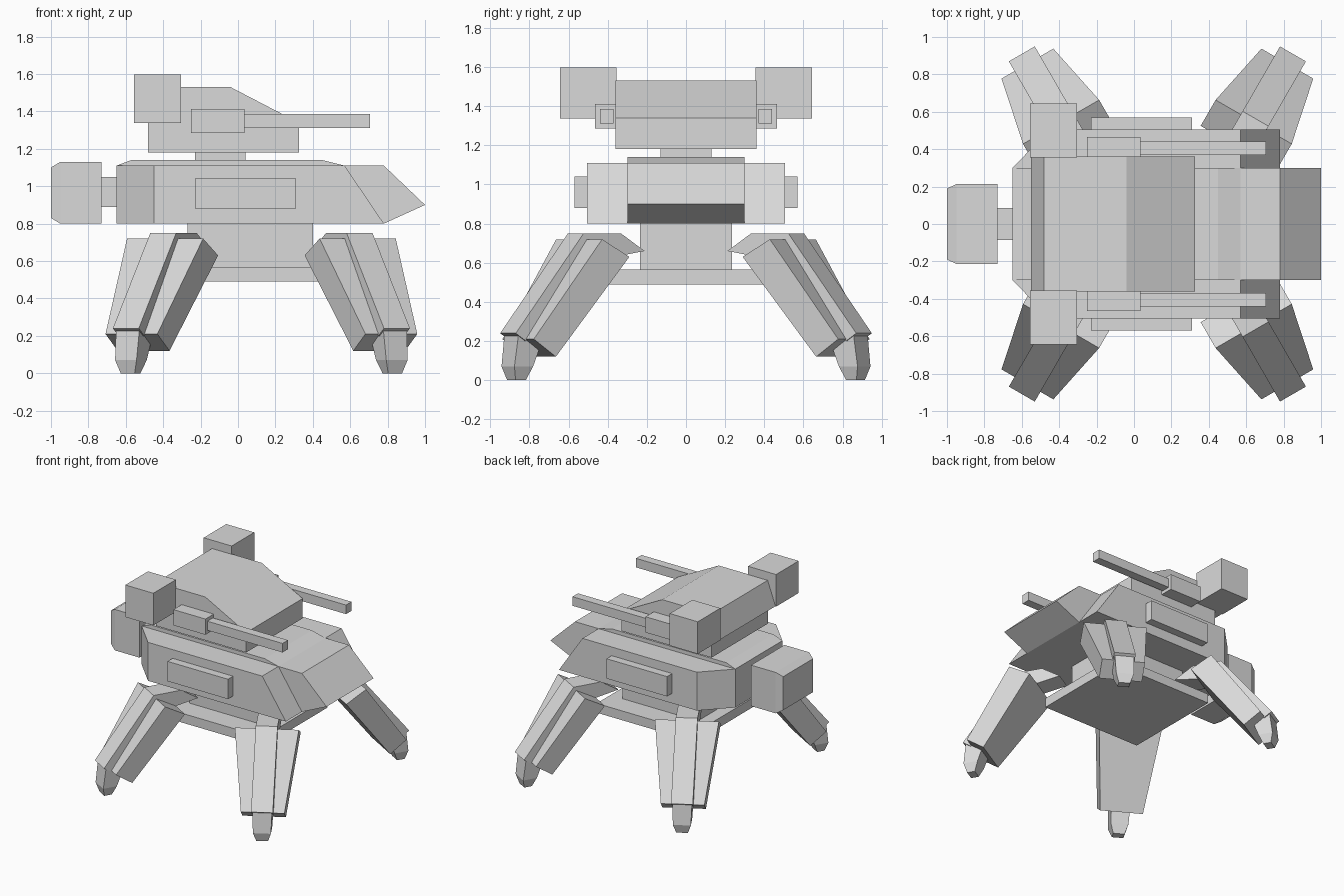
import bpy
import bmesh
from mathutils import Vector

default_cube = bpy.data.objects.get("Cube")
if default_cube:
    bpy.data.objects.remove(default_cube, do_unlink=True)

# One plain grey for the whole walker
grey = bpy.data.materials.new("plain_grey")
grey.use_nodes = True
grey_value = (0.7, 0.7, 0.7, 1)
grey.diffuse_color = grey_value
grey.node_tree.nodes["Principled BSDF"].inputs["Base Color"].default_value = grey_value


def loft(name, rings):
    """Join matching rings of points into a closed solid with capped ends."""
    bm = bmesh.new()
    loops = [[bm.verts.new(point) for point in ring] for ring in rings]
    count = len(loops[0])
    for lower, upper in zip(loops, loops[1:]):
        for i in range(count):
            j = (i + 1) % count
            bm.faces.new((lower[i], lower[j], upper[j], upper[i]))
    bm.faces.new(loops[0][::-1])
    bm.faces.new(loops[-1])
    bmesh.ops.recalc_face_normals(bm, faces=bm.faces)
    mesh = bpy.data.meshes.new(name)
    bm.to_mesh(mesh)
    bm.free()
    mesh.materials.append(grey)
    obj = bpy.data.objects.new(name, mesh)
    bpy.context.collection.objects.link(obj)
    return obj


def side_profile(name, profile, y_min, y_max):
    """Extrude an outline drawn in x and z across the width."""
    return loft(name, [[(x, y, z) for x, z in profile] for y in (y_min, y_max)])


def box(name, x_range, y_range, z_range):
    (left, right), (low, high) = x_range, z_range
    outline = [(left, low), (right, low), (right, high), (left, high)]
    return side_profile(name, outline, *y_range)


def cross_rect(x, half_y, low, high):
    return [(x, -half_y, low), (x, half_y, low), (x, half_y, high), (x, -half_y, high)]


# Hull with clipped rear corners and a sloping front
def hull_ring(front, z):
    half = [(-0.65, 0.3), (-0.45, 0.505), (front, 0.505)]
    return [(x, y, z) for x, y in half] + [(x, -y, z) for x, y in reversed(half)]


loft("hull", [hull_ring(0.78, 0.8), hull_ring(0.57, 1.11)])
side_profile("hull_nose", [(0.5, 1.11), (0.78, 1.11), (1, 0.9), (0.78, 0.8), (0.5, 0.8)], -0.3, 0.3)
side_profile("hull_deck", [(-0.65, 1.11), (-0.57, 1.14), (0.45, 1.14), (0.57, 1.11)], -0.3, 0.3)

# Rear engine block and its connector
loft("engine_block", [cross_rect(-1, 0.19, 0.83, 1.1),
                      cross_rect(-0.95, 0.213, 0.8, 1.13),
                      cross_rect(-0.73, 0.213, 0.8, 1.13)])
box("engine_connector", (-0.74, -0.64), (-0.085, 0.085), (0.89, 1.05))

# Belly column and base plate
box("belly_column", (-0.27, 0.4), (-0.235, 0.235), (0.55, 0.81))
box("belly_plate", (-0.37, 0.51), (-0.41, 0.41), (0.49, 0.565))

# Turret
box("turret_neck", (-0.23, 0.04), (-0.13, 0.13), (1.13, 1.19))
turret_outline = [(-0.48, 1.18), (0.325, 1.18), (0.325, 1.34), (-0.04, 1.53),
                  (-0.48, 1.53), (-0.55, 1.34), (-0.48, 1.34)]
side_profile("turret", turret_outline, -0.36, 0.36)

# Equipment repeated on both sides
for side, sign in (("left", 1), ("right", -1)):
    def span(inner, outer):
        return inner * sign, outer * sign

    box(f"{side}_side_panel", (-0.23, 0.31), span(0.49, 0.57), (0.88, 1.04))
    box(f"{side}_turret_pod", (-0.555, -0.305), span(0.355, 0.643), (1.338, 1.597))
    box(f"{side}_gun_mount", (-0.25, 0.035), span(0.355, 0.465), (1.285, 1.412))
    box(f"{side}_gun_barrel", (0.02, 0.705), span(0.37, 0.44), (1.312, 1.385))


# Legs: each one is laid out by reach (outward), spread (sideways) and height
LEG_CENTRE_X = 0.125
OUTWARD = Vector((0.5, 0.866))
SIDEWAYS = Vector((0.866, -0.5))
LEG_OFFSET = 0.173


def build_leg(label, mirror_x, mirror_y):
    def place(reach, spread, height):
        flat = OUTWARD * reach + SIDEWAYS * (LEG_OFFSET + spread)
        return (LEG_CENTRE_X + flat.x * mirror_x, flat.y * mirror_y, height)

    def section(outer, inner, half):
        """Four corners across the leg at one station."""
        return [place(outer[0], -half, outer[1]), place(outer[0], half, outer[1]),
                place(inner[0], half, inner[1]), place(inner[0], -half, inner[1])]

    def ribbon(name, outline, half):
        loft(name, [[place(reach, spread, height) for reach, height in outline]
                    for spread in (-half, half)])

    # Broad armour slab tapering to the ankle
    loft(f"{label}_leg_armour", [section((0.73, 0.72), (0.57, 0.63), 0.235),
                                 section((1.09, 0.21), (0.96, 0.12), 0.16)])
    # Raised centre strip
    ribbon(f"{label}_leg_strip", [(0.75, 0.75), (1.15, 0.24), (1.09, 0.2), (0.69, 0.68)], 0.08)
    # Hip joint reaching under the hull
    ribbon(f"{label}_hip", [(0.75, 0.75), (0.53, 0.75), (0.39, 0.66), (0.57, 0.63), (0.7, 0.65)], 0.08)
    # Pointed foot
    loft(f"{label}_foot", [section((1.13, 0.23), (0.99, 0.2), 0.072),
                           section((1.15, 0.07), (1.04, 0.07), 0.066),
                           section((1.13, 0), (1.07, 0), 0.043)])


for end, mirror_x in (("fore", 1), ("aft", -1)):
    for side, mirror_y in (("left", 1), ("right", -1)):
        build_leg(f"{end}_{side}", mirror_x, mirror_y)
